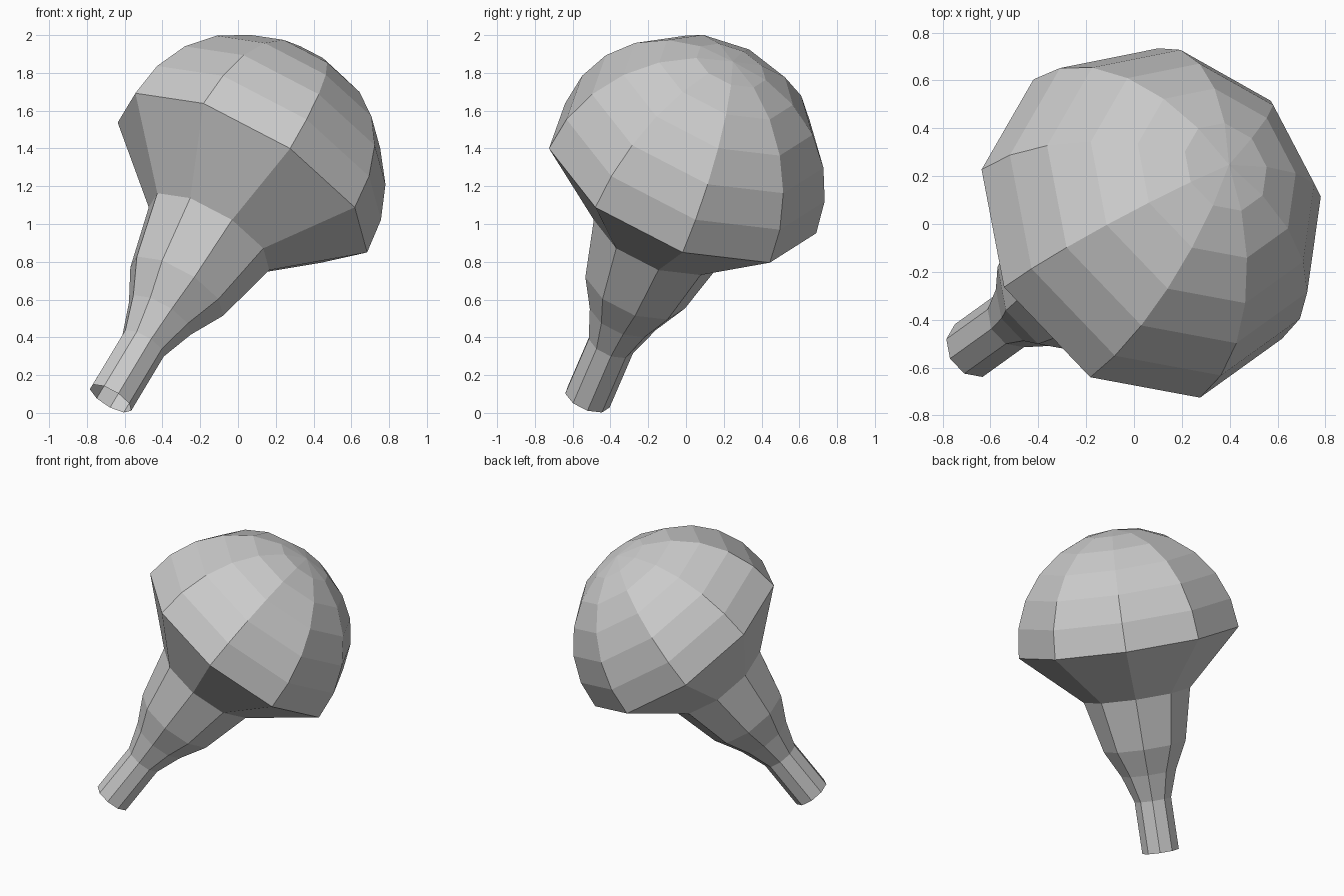
import bpy
import bmesh
from math import sin, cos, radians
from mathutils import Vector, Matrix

if "Cube" in bpy.data.objects:
    bpy.data.objects.remove(bpy.data.objects["Cube"], do_unlink=True)

SIDES = 9
RADIUS = 0.766

# Tilted frame: axis runs from the stem end to the crown
axis = Vector((0.483, 0.347, 0.804)).normalized()
side = Vector((0.853, 0.0, -0.513))
side = (side - axis * side.dot(axis)).normalized()
frame = Matrix((side, axis.cross(side), axis)).transposed().to_4x4()
frame.translation = (0.027, -0.018, 1.244)

grey = bpy.data.materials.new("light grey")
grey.use_nodes = True
colour = (0.6, 0.6, 0.6, 1)
grey.diffuse_color = colour
grey.node_tree.nodes["Principled BSDF"].inputs["Base Color"].default_value = colour


def lathe(name, profile):
    """Revolve (radius, height) points into a faceted shell."""
    bm = bmesh.new()
    verts = [bm.verts.new((r, 0, h)) for r, h in profile]
    edges = [bm.edges.new(pair) for pair in zip(verts, verts[1:])]
    bmesh.ops.spin(bm, geom=verts + edges, cent=(0, 0, 0), axis=(0, 0, 1),
                   angle=radians(360), steps=SIDES, use_merge=True)
    bmesh.ops.remove_doubles(bm, verts=bm.verts, dist=0.0005)
    bmesh.ops.transform(bm, matrix=frame, verts=bm.verts)
    bmesh.ops.recalc_face_normals(bm, faces=bm.faces)
    # Open shells: make every face look away from the axis
    centre = frame.translation
    bm.normal_update()
    face = max(bm.faces, key=lambda f: f.calc_area())
    out = face.calc_center_median() - centre
    if name == "stem":
        out -= axis * out.dot(axis)
    if face.normal.dot(out) < 0:
        bmesh.ops.reverse_faces(bm, faces=bm.faces)
    mesh = bpy.data.meshes.new(name)
    bm.to_mesh(mesh)
    bm.free()
    mesh.materials.append(grey)
    obj = bpy.data.objects.new(name, mesh)
    bpy.context.collection.objects.link(obj)


# Half-round crown
lathe("crown", [(RADIUS * cos(radians(a)), RADIUS * sin(radians(a)))
                for a in range(0, 91, 15)])

# Sloped underside narrowing into a hollow stem, open at the end
lathe("stem", [(RADIUS, 0), (0.37, -0.37), (0.285, -0.725),
               (0.19, -0.91), (0.127, -1.094), (0.127, -1.452)])
